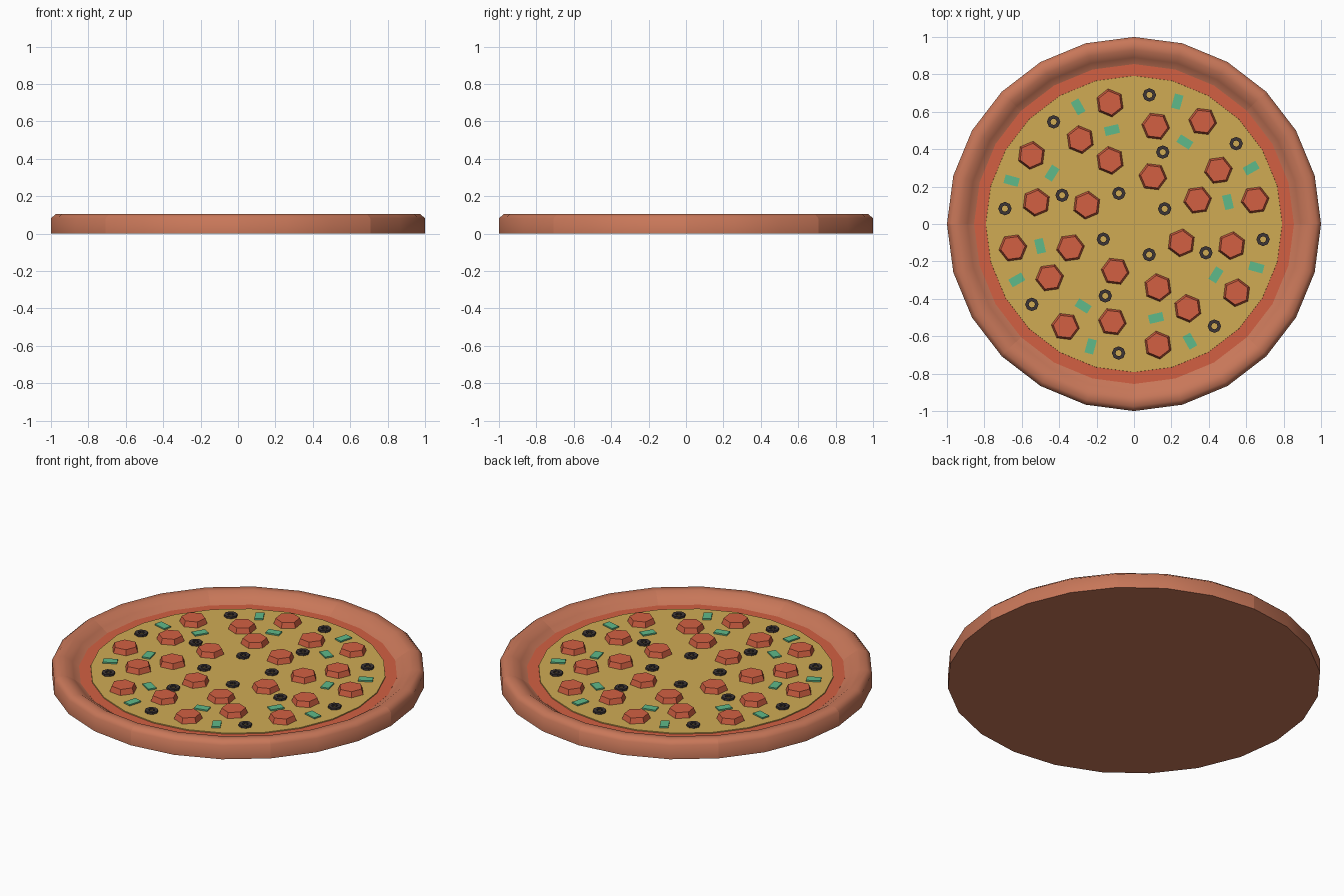
import bpy, bmesh, math
from math import cos, sin, radians

if "Cube" in bpy.data.objects:
    bpy.data.objects.remove(bpy.data.objects["Cube"])

def material(name, r, g, b):
    lin = [((c / 255 + 0.055) / 1.055) ** 2.4 for c in (r, g, b)]
    m = bpy.data.materials.new(name)
    m.diffuse_color = (*lin, 1)
    m.use_nodes = True
    m.node_tree.nodes["Principled BSDF"].inputs["Base Color"].default_value = m.diffuse_color
    return m

CRUST = material("baked_crust", 200, 119, 89)
RED = material("tomato_red", 210, 96, 66)
CHEESE = material("melted_cheese", 208, 171, 84)
OLIVE = material("black_olive", 60, 53, 54)
GREEN = material("green_pepper", 95, 186, 138)

def finish(name, bm, mat, smooth=None):
    mesh = bpy.data.meshes.new(name)
    bmesh.ops.recalc_face_normals(bm, faces=bm.faces)
    bm.to_mesh(mesh)
    bm.free()
    mesh.materials.append(mat)
    ob = bpy.data.objects.new(name, mesh)
    bpy.context.collection.objects.link(ob)
    if smooth:
        bpy.ops.object.select_all(action='DESELECT')
        ob.select_set(True)
        bpy.context.view_layer.objects.active = ob
        bpy.ops.object.shade_smooth_by_angle(angle=radians(smooth))
    return ob

def sweep(bm, profile, a0, a1, segs):
    """Revolve an (r, z) profile between two angles, in degrees."""
    rows = []
    for i in range(segs + 1):
        a = radians(a0 + (a1 - a0) * i / segs)
        rows.append([bm.verts.new((r * cos(a), r * sin(a), z)) for r, z in profile])
    for p, q in zip(rows, rows[1:]):
        for j in range(len(profile) - 1):
            bm.faces.new((p[j], q[j], q[j + 1], p[j + 1]))

def prism(bm, x, y, z0, z1, r0, r1, sides, turn):
    """Tapered polygon prism standing at x, y."""
    rings = []
    for r, z in ((r0, z0), (r1, z1)):
        rings.append([bm.verts.new((x + r * cos(turn + k * math.tau / sides),
                                    y + r * sin(turn + k * math.tau / sides), z))
                      for k in range(sides)])
    lo, hi = rings
    bm.faces.new(hi)
    bm.faces.new(lo[::-1])
    for k in range(sides):
        n = (k + 1) % sides
        bm.faces.new((lo[k], lo[n], hi[n], hi[k]))

def spots(rings):
    """Yield x, y, angle for rings given as (radius, start angle, count)."""
    for r, start, count in rings:
        for k in range(count):
            a = radians(start + 360 * k / count)
            yield r * cos(a), r * sin(a), a

# crust: eight slices, three facets each, shaded separately
profile = [(0.80, 0.045), (0.855, 0.052), (0.89, 0.078), (0.93, 0.104),
           (0.975, 0.104), (1.0, 0.082), (1.0, 0.0)]
for s in range(8):
    bm = bmesh.new()
    sweep(bm, profile, s * 45, s * 45 + 45, 3)
    finish(f"crust_slice_{s + 1}", bm, CRUST, smooth=65)

# flat underside
bm = bmesh.new()
prism(bm, 0, 0, 0.0, 0.03, 1.0, 0.98, 24, 0)
finish("base", bm, CRUST)

# sauce and cheese discs
bm = bmesh.new()
prism(bm, 0, 0, 0.02, 0.0525, 0.855, 0.855, 24, 0)
finish("sauce", bm, RED)
bm = bmesh.new()
prism(bm, 0, 0, 0.03, 0.058, 0.795, 0.792, 24, 0)
finish("cheese", bm, CHEESE)

# pepperoni: bevelled hexagons
bm = bmesh.new()
for i, (x, y, a) in enumerate(spots([(0.66, 11.2, 8), (0.535, 32.5, 8),
                                     (0.363, 20.6, 4), (0.272, 68.3, 4)])):
    turn = radians(int(math.degrees(a) // 45) * 45 + 8)
    prism(bm, x, y, 0.055, 0.089, 0.077, 0.065, 6, turn)
finish("pepperoni", bm, RED)

# olive rings
bm = bmesh.new()
for x, y, a in spots([(0.695, 38.2, 8), (0.414, 68.2, 4), (0.183, 26.3, 4)]):
    before = set(bm.verts)
    sweep(bm, [(0.017, 0.055), (0.017, 0.07), (0.036, 0.07), (0.036, 0.055)], 0, 360, 8)
    new = [v for v in bm.verts if v not in before]
    bmesh.ops.translate(bm, verts=new, vec=(x, y, 0))
bmesh.ops.remove_doubles(bm, verts=bm.verts, dist=0.0001)
finish("olive_rings", bm, OLIVE)

# green pepper strips: outer ring radial, inner ring tangential
bm = bmesh.new()
for ring, turn in (((0.694, 25.5, 8), 4), ((0.516, 13.2, 8), 90)):
    for x, y, a in spots([ring]):
        t = a + radians(turn)
        new = bmesh.ops.create_cube(bm, size=1)["verts"]
        for v in new:
            u, w = v.co.x * 0.078, v.co.y * 0.047
            v.co = (x + u * cos(t) - w * sin(t), y + u * sin(t) + w * cos(t),
                    0.0605 + v.co.z * 0.011)
finish("green_pepper_strips", bm, GREEN)
